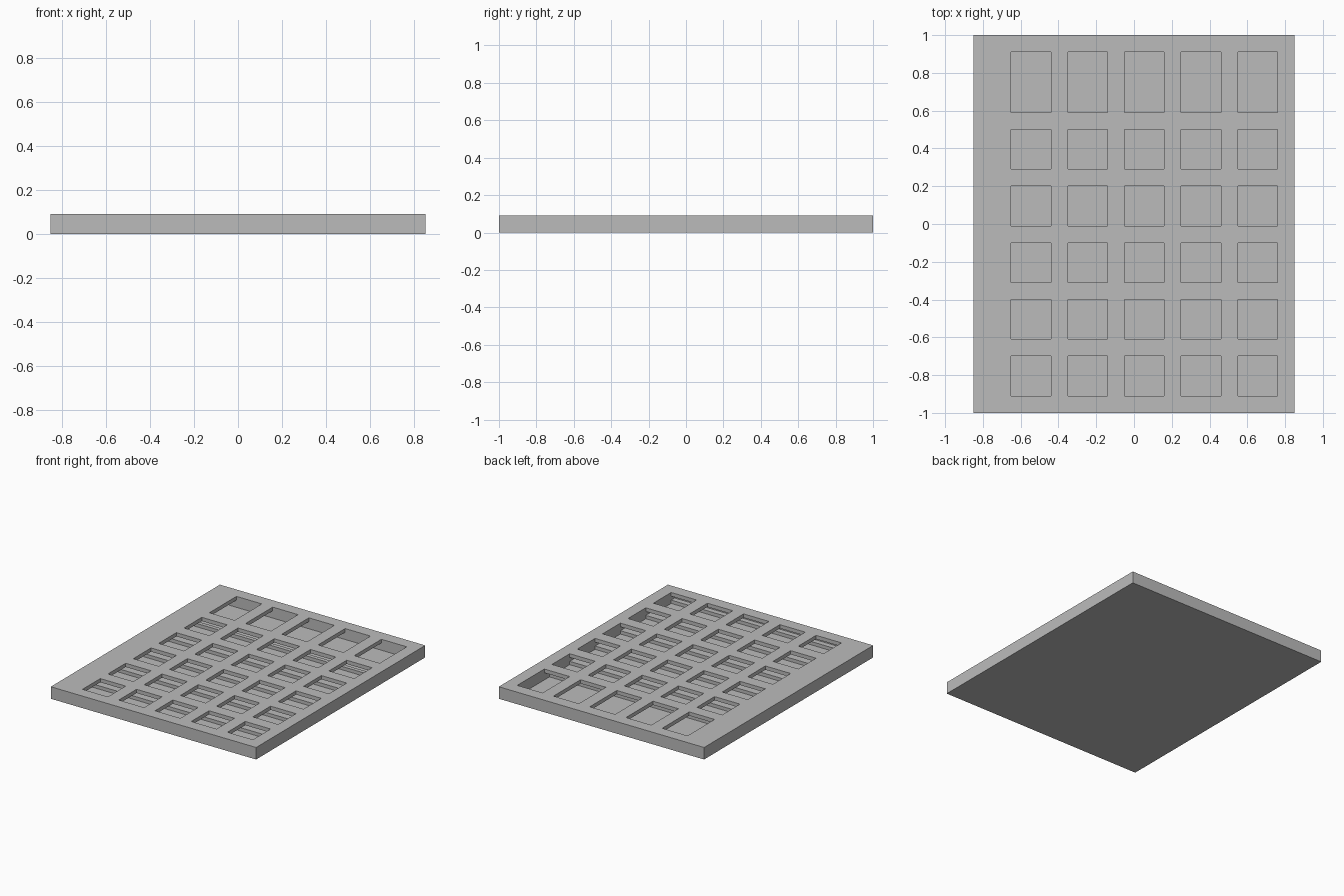
import bpy
import bmesh

cube = bpy.data.objects.get("Cube")
if cube:
    bpy.data.objects.remove(cube, do_unlink=True)

# Single matte grey
grey = bpy.data.materials.new("plain_grey")
grey.use_nodes = True
colour = (0.5, 0.5, 0.5, 1)
grey.diffuse_color = colour
grey.node_tree.nodes["Principled BSDF"].inputs["Base Color"].default_value = colour

# Layout: five columns, five square rows and one deep row at the back
HALF_X, HALF_Y, TOP = 0.85, 1.0, 0.09
SIZE, PITCH, INNER = 0.21, 0.3, 0.76
columns = [(-0.65 + PITCH * i, -0.65 + PITCH * i + SIZE) for i in range(5)]
rows = [(-0.91 + PITCH * j, -0.91 + PITCH * j + SIZE) for j in range(5)]
rows.append((0.59, 0.91))
FLOOR, LEDGE, SHEET = 0.008, 0.033, 0.062
SLOT_FRONT, BACK_WALL, DIVIDER = -0.95, 0.91, 0.53


def within(value, spans):
    return any(low < value < high for low, high in spans)


def is_solid(x, y, z):
    """Rule for the tray: top sheet with openings, shared slot, row channels, floor."""
    if abs(x) > HALF_X or abs(y) > HALF_Y or not 0 < z < TOP:
        return False
    if z > SHEET:
        return not (within(x, columns) and within(y, rows))
    if z < FLOOR or abs(x) > INNER:
        return True
    if z > LEDGE:
        return not SLOT_FRONT < y < BACK_WALL
    return not within(y, rows + [(DIVIDER, BACK_WALL)])


def padded(values):
    values = sorted(set(round(v, 4) for v in values))
    return [values[0] - 1] + values + [values[-1] + 1]


# Break lines on each axis, with an empty cell outside
axes = [
    padded([-HALF_X, HALF_X, -INNER, INNER] + [v for c in columns for v in c]),
    padded([-HALF_Y, HALF_Y, SLOT_FRONT, DIVIDER] + [v for r in rows for v in r]),
    padded([0, FLOOR, LEDGE, SHEET, TOP]),
]


def cell_solid(cell):
    return is_solid(*[(axes[a][cell[a]] + axes[a][cell[a] + 1]) / 2 for a in range(3)])


bm = bmesh.new()
corners = {}


def corner(key):
    if key not in corners:
        corners[key] = bm.verts.new([axes[a][key[a]] for a in range(3)])
    return corners[key]


# Skin every border between solid and empty
counts = [len(a) - 1 for a in axes]
for i in range(counts[0]):
    for j in range(counts[1]):
        for k in range(counts[2]):
            cell = (i, j, k)
            if not cell_solid(cell):
                continue
            for axis in range(3):
                u, v = (axis + 1) % 3, (axis + 2) % 3
                for side in (0, 1):
                    other = list(cell)
                    other[axis] += 1 if side else -1
                    if cell_solid(other):
                        continue
                    loop = []
                    for du, dv in ((0, 0), (1, 0), (1, 1), (0, 1)):
                        key = list(cell)
                        key[axis] += side
                        key[u] += du
                        key[v] += dv
                        loop.append(corner(tuple(key)))
                    bm.faces.new(loop if side else loop[::-1])

mesh = bpy.data.meshes.new("pocket_tray")
bm.to_mesh(mesh)
bm.free()
mesh.materials.append(grey)
tray = bpy.data.objects.new("pocket_tray", mesh)
bpy.context.collection.objects.link(tray)
